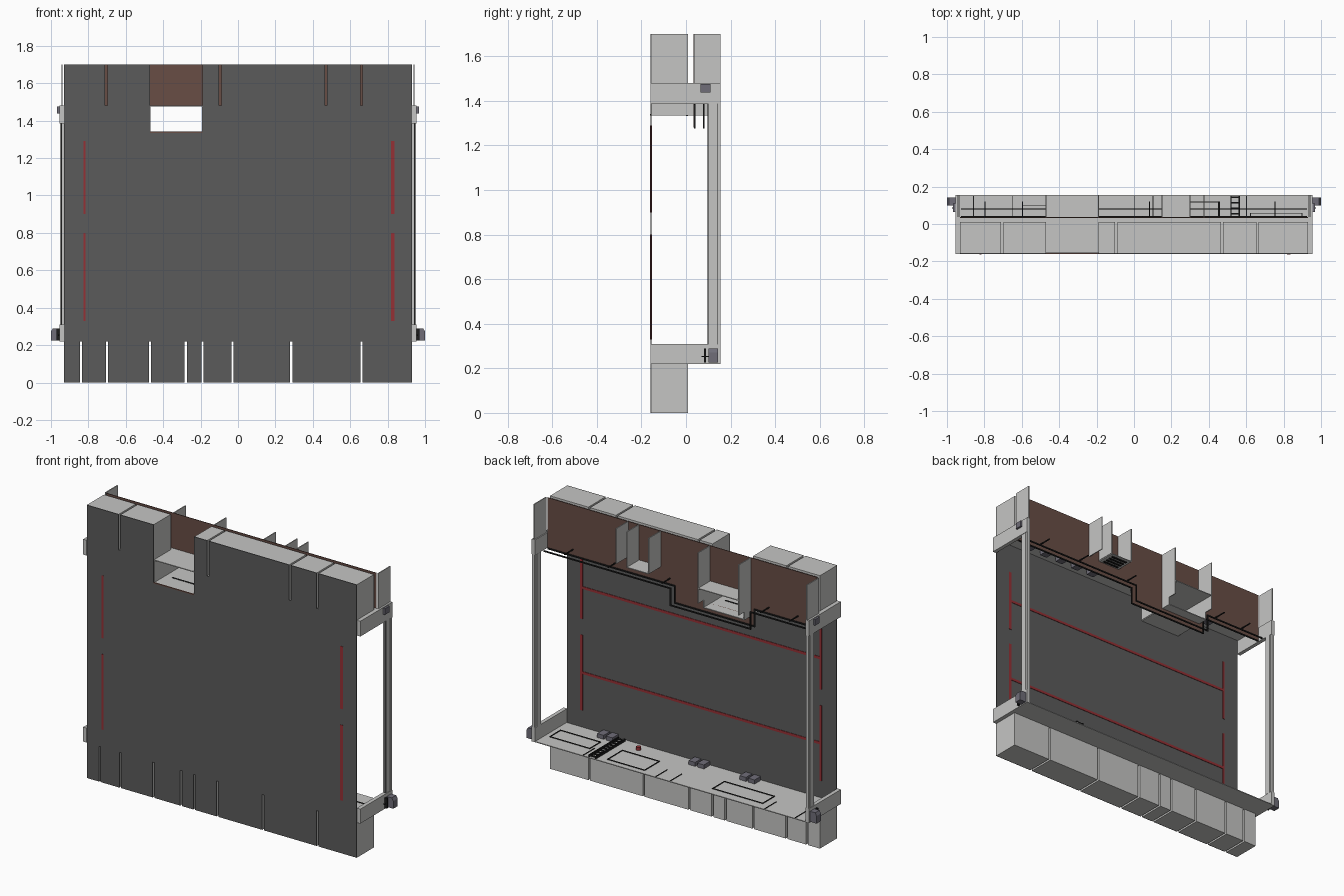
import bpy, bmesh, math
from mathutils import Vector

if "Cube" in bpy.data.objects:
    bpy.data.objects.remove(bpy.data.objects["Cube"])


def mat(name, rgb):
    m = bpy.data.materials.new(name)
    m.diffuse_color = (*rgb, 1)
    m.use_nodes = True
    m.node_tree.nodes["Principled BSDF"].inputs["Base Color"].default_value = m.diffuse_color
    return m


LIGHT = mat("light_grey", (0.56, 0.56, 0.55))
DARK = mat("dark_grey", (0.105, 0.105, 0.105))
BROWN = mat("brown", (0.14, 0.075, 0.06))
RED = mat("red", (0.30, 0.03, 0.035))
BLACK = mat("black", (0.012, 0.012, 0.012))
SLATE = mat("slate", (0.16, 0.155, 0.19))


def boxes(name, material, items):
    """One object from boxes given as (x0, x1, y0, y1, z0, z1)."""
    bm = bmesh.new()
    for x0, x1, y0, y1, z0, z1 in items:
        r = bmesh.ops.create_cube(bm, size=1)
        for v in r["verts"]:
            v.co = Vector((x0 + (v.co.x + .5) * (x1 - x0),
                           y0 + (v.co.y + .5) * (y1 - y0),
                           z0 + (v.co.z + .5) * (z1 - z0)))
    me = bpy.data.meshes.new(name)
    bm.to_mesh(me)
    bm.free()
    ob = bpy.data.objects.new(name, me)
    me.materials.append(material)
    bpy.context.collection.objects.link(ob)
    return ob


def mirrored(items):
    return items + [(-b, -a, *rest) for a, b, *rest in items]


def plate_outline(name, material, pts, y, thick):
    """Flat upright plate in the xz plane from an outline."""
    bm = bmesh.new()
    f = bm.faces.new([bm.verts.new((x, y, z)) for x, z in pts])
    g = bmesh.ops.extrude_face_region(bm, geom=[f])
    for v in g["geom"]:
        if isinstance(v, bmesh.types.BMVert):
            v.co.y += thick
    bmesh.ops.recalc_face_normals(bm, faces=bm.faces)
    me = bpy.data.meshes.new(name)
    bm.to_mesh(me)
    bm.free()
    me.materials.append(material)
    ob = bpy.data.objects.new(name, me)
    bpy.context.collection.objects.link(ob)
    return ob


F, B, MID, SEAM = -0.16, 0.155, 0.01, 0.006   # front, back, block back, half seam
N0, N1 = -0.47, -0.19                         # window notch in x
T = 0.005                                     # sheet thickness

# front panel with notch
plate_outline("front_panel", DARK, [
    (-.93, .22), (.93, .22), (.93, 1.48), (N1, 1.48), (N1, 1.34),
    (N0, 1.34), (N0, 1.48), (-.93, 1.48)], F, T)


# rows of blocks below and above the panel, with dark front plates
def spans(cuts):
    last = len(cuts) - 2
    return [(a + (SEAM if i else 0), b - (SEAM if i < last else 0))
            for i, (a, b) in enumerate(zip(cuts, cuts[1:]))]


low = spans([-.93, -.84, -.70, -.47, -.28, -.19, -.03, .285, .66, .93])
top = spans([-.93, -.705, N0]) + spans([N1, -.095, .47, .66, .93])
rows = [(a, b, 0, .22) for a, b in low] + [(a, b, 1.48, 1.7) for a, b in top]
boxes("blocks", LIGHT, [(a, b, F + T, MID, c, d) for a, b, c, d in rows])
boxes("block_fronts", DARK, [(a, b, F, F + T, c, d) for a, b, c, d in rows])

# lower and upper trays with end plates
boxes("lower_tray_floor", LIGHT, [(-.95, .95, F + T, B, .22, .22 + T)])
boxes("upper_tray_roof", LIGHT, [(-.95, .95, F + T, .035, 1.475, 1.48)])
boxes("tray_end_plates", LIGHT, mirrored([
    (.931, .955, F, B, .22, .31), (.931, .955, F, B, 1.385, 1.48)]))

# corner posts with dark seals
boxes("posts", LIGHT, mirrored([
    (.93, .952, .10, .138, .31, 1.385), (.934, .952, .142, B, .31, 1.385)]))
boxes("post_seals", BLACK, mirrored([(.937, .947, .138, .142, .31, 1.385),
                                     (.94, .946, .097, .10, .31, 1.385)]))

# brown back wall with a dropped section around the window
boxes("back_wall", BROWN, [
    (-.93, .93, .033, .037, 1.48, 1.7),
    (-.93, -.5, .033, .037, 1.385, 1.48),
    (.05, .93, .033, .037, 1.385, 1.48),
    (-.5, N0, .033, .037, 1.28, 1.48),
    (N1, .05, .033, .037, 1.28, 1.48),
    (N0, N1, .033, .037, 1.28, 1.34)])

# black edge rails that follow the lower outline of the wall
path = [(-.92, 1.385), (-.5, 1.385), (-.5, 1.28), (.05, 1.28), (.05, 1.385), (.92, 1.385)]
rails = []
for (xa, za), (xb, zb) in zip(path, path[1:]):
    for y in (.04, .08):
        rails.append((xa - .004, xb + .004, y - .003, y + .003,
                      min(za, zb) - .004, max(za, zb) + .004))
boxes("edge_rails", BLACK, rails)

# upright fins behind the wall
fins = [(x - .003, x + .003, .037, B, 1.48, 1.7) for x in (.15, .3, .375, -.94, .94)]
boxes("fins", LIGHT, fins)

# window box: side walls, sill and shelves
walls = []
for x in (N0, N1):
    walls += [(x - .003, x + .003, .037, B, 1.385, 1.7),
              (x - .003, x + .003, F + T, .037, 1.34, 1.48),
              (x - .003, x + .003, .037, .10, 1.335, 1.385)]
boxes("window_walls", LIGHT, walls)
boxes("window_sill", LIGHT, [(N0, N1, F + T, .10, 1.335, 1.34)])
boxes("sill_edge", BROWN, [(N0, N1, F - .001, F + T, 1.335, 1.342)])
boxes("sill_slot", BLACK, [(-.42, -.24, -.05, -.04, 1.34, 1.342),
                           (-.42, -.24, .0, .01, 1.333, 1.335)])
boxes("rear_shelves", LIGHT, [(N0, N1, .035, B, 1.475, 1.48),
                              (.15, .3, .035, B, 1.475, 1.48)])
boxes("shelf_grille", BLACK, [(.17, .28, y, y + .012, 1.470, 1.475)
                              for y in (.05, .075, .10, .125)])

# red stiffeners on both faces of the panel
bars = []
for z0, z1 in ((.33, .80), (.90, 1.29)):
    bars += [(-.827, -.815, F - .002, F + T + .003, z0, z1),
             (.818, .836, F - .002, F + T + .003, z0, z1),
             (-.82, .82, F + T, F + T + .003, (z0 + z1) / 2 - .008, (z0 + z1) / 2 + .008)]
boxes("red_stiffeners", RED, bars)

# side brackets (chamfered) and small upper latches
for s in (-1, 1):
    plate_outline("side_bracket", SLATE, [
        (s * .955, .225), (s * 1.0, .225), (s * 1.0, .272),
        (s * .99, .29), (s * .955, .29)], .10, .043)
boxes("upper_latches", SLATE, mirrored([(.955, .967, .065, .11, 1.437, 1.475)]))
boxes("bracket_pins", BLACK, mirrored([(.955, .97, .08, .09, .225, .29),
                                       (.955, .962, .07, .11, .25, .256)]))

# fittings on the lower tray floor
boxes("floor_units", SLATE, [(x + d, x + d + .045, -.15, -.09, .225, .25)
                             for x in (.57, -.06, -.41) for d in (0, .06)])
boxes("cable_ladder", BLACK,
      [(x, x + .006, -.14, .15, .225, .24) for x in (.515, .56)] +
      [(.515, .566, -.13 + i * .03, -.122 + i * .03, .23, .238) for i in range(10)])
lines = []
for x0, x1, y0, y1 in ((.62, .90, -.05, .06), (.2, .46, -.03, .12), (-.6, -.25, -.02, .1)):
    w = .005
    lines += [(x0, x1, y0, y0 + w, .225, .229), (x0, x1, y1 - w, y1, .225, .229),
              (x0, x0 + w, y0, y1, .225, .229), (x1 - w, x1, y0, y1, .225, .229)]
lines += [(x, x + .004, .04, .15, .225, .229) for x in (-.86, -.65, 0, .1, .6)]
boxes("floor_trim", BLACK, lines)

bpy.ops.mesh.primitive_cylinder_add(vertices=16, radius=.014, depth=.02,
                                    location=(.39, -.09, .235))
bpy.context.object.name = "red_button"
bpy.context.object.data.materials.append(RED)

# fittings under the upper tray and pins behind the wall
boxes("roof_units", SLATE, [(x, x + .05, -.09, -.02, 1.445, 1.475)
                            for x in (.72, .6, .48, .36, .24, -.1, -.65)])
boxes("wall_pins", BLACK, [(x, x + .006, .037, .12, 1.42, 1.426)
                           for x in (-.8, -.6, .08, .45, .75)])
